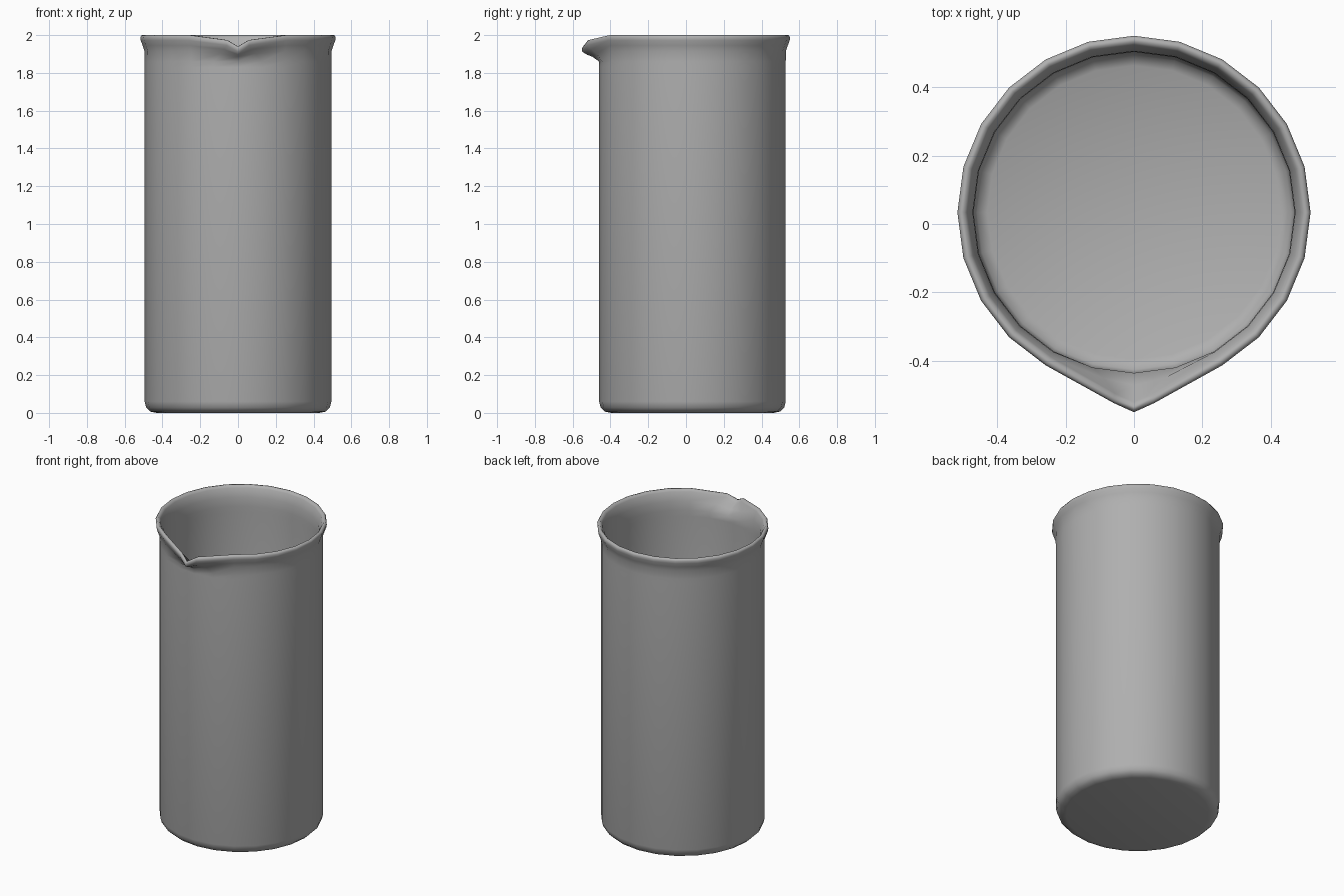
import bpy, bmesh, math

if "Cube" in bpy.data.objects:
    bpy.data.objects.remove(bpy.data.objects["Cube"])

SEG = 24          # sides of the lathe
CY = 0.034        # body axis is set back to make room for the spout

# Closed wall profile: radius, height, spout influence (outside up, inside down)
PROFILE = [
    (0.43, 0.0, 0), (0.464, 0.007, 0), (0.486, 0.028, 0), (0.494, 0.06, 0),
    (0.494, 1.83, 0), (0.494, 1.86, 0), (0.495, 1.915, 0.5),
    (0.505, 1.945, 0.8), (0.515, 1.972, 1), (0.517, 1.988, 1),
    (0.511, 1.999, 1), (0.499, 2.0, 1), (0.488, 1.985, 1),
    (0.472, 1.93, 0.5), (0.47, 1.87, 0), (0.47, 1.83, 0),
    (0.47, 0.07, 0), (0.46, 0.04, 0), (0.43, 0.025, 0),
]


def ring_point(i, r, z, w):
    a = 2 * math.pi * i / SEG - math.pi / 2
    x, y = r * math.cos(a), CY + r * math.sin(a)
    # Pull the front rim into a pinched pouring spout
    if i == 0:
        y -= 0.068 * w
        z -= 0.06 * w
    elif i in (1, SEG - 1):
        x *= 1 - 0.56 * w
        y -= 0.059 * w
        z -= 0.026 * w
    return (x, y, z)


# Beaker: lathed wall with spout, closed by an outer and an inner floor
bm = bmesh.new()
rings = [[bm.verts.new(ring_point(i, r, z, w)) for i in range(SEG)]
         for r, z, w in PROFILE]
for lo, hi in zip(rings, rings[1:]):
    for i in range(SEG):
        j = (i + 1) % SEG
        bm.faces.new((lo[i], lo[j], hi[j], hi[i]))
bm.faces.new(rings[0][::-1])
bm.faces.new(rings[-1])
bmesh.ops.recalc_face_normals(bm, faces=bm.faces[:])

mesh = bpy.data.meshes.new("beaker")
bm.to_mesh(mesh)
bm.free()
beaker = bpy.data.objects.new("beaker", mesh)
bpy.context.collection.objects.link(beaker)

# Darker grey glass
glass = bpy.data.materials.new("grey_glass")
glass.diffuse_color = (0.43, 0.43, 0.43, 1)
glass.use_nodes = True
glass.node_tree.nodes["Principled BSDF"].inputs["Base Color"].default_value = glass.diffuse_color
mesh.materials.append(glass)

bpy.context.view_layer.objects.active = beaker
beaker.select_set(True)
bpy.ops.object.shade_smooth_by_angle(angle=math.radians(80))
